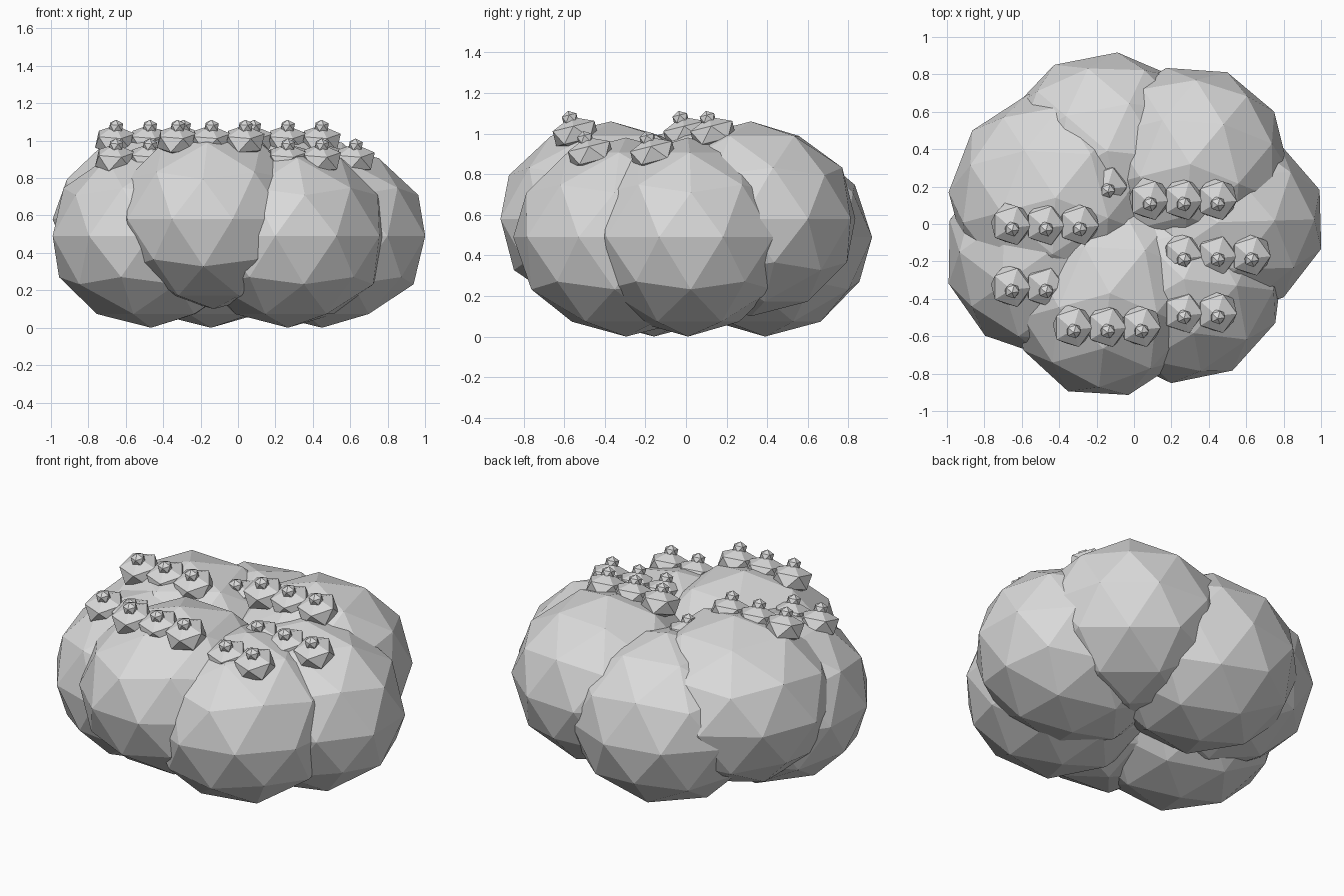
import bpy
import bmesh
from math import radians
from mathutils import Matrix, Vector

cube = bpy.data.objects.get("Cube")
if cube:
    bpy.data.objects.remove(cube)

# One plain grey for everything
grey = bpy.data.materials.new("light_grey")
grey.use_nodes = True
COLOR = (0.7, 0.7, 0.7, 1)
grey.diffuse_color = COLOR
grey.node_tree.nodes["Principled BSDF"].inputs["Base Color"].default_value = COLOR


def faceted_ball(name, centre, radii, detail, turn=0, tilt=0):
    """Flat-shaded icosphere, stretched, turned about z and tilted about x."""
    matrix = (Matrix.Translation(centre)
              @ Matrix.Rotation(radians(tilt), 4, 'X')
              @ Matrix.Rotation(radians(turn), 4, 'Z')
              @ Matrix.Diagonal((*radii, 1)))
    bm = bmesh.new()
    bmesh.ops.create_icosphere(bm, subdivisions=detail, radius=1, matrix=matrix)
    mesh = bpy.data.meshes.new(name)
    bm.to_mesh(mesh)
    bm.free()
    mesh.materials.append(grey)
    obj = bpy.data.objects.new(name, mesh)
    bpy.context.collection.objects.link(obj)
    return obj


# Large lobes: low ones rest on the ground, high ones sit a little above
LOW, HIGH = 0.49, 0.58
lobes = {
    "front_right_lobe": ((-0.465, -0.158, LOW), (0.55, 0.55, 0.49), -1),
    "back_right_lobe": ((-0.42, 0.14, HIGH), (0.572, 0.572, 0.48), -21),
    "back_lobe": ((-0.144, 0.39, LOW), (0.56, 0.53, 0.49), -6),
    "back_left_lobe": ((0.30, 0.32, HIGH), (0.53, 0.53, 0.48), -22),
    "left_lobe": ((0.45, 0.01, LOW), (0.575, 0.51, 0.49), 1.6),
    "front_left_lobe": ((0.267, -0.295, LOW), (0.54, 0.56, 0.49), -7),
    "front_lobe": ((-0.13, -0.37, HIGH), (0.52, 0.57, 0.48), -23),
}
for name, (centre, radii, turn) in lobes.items():
    faceted_ball(name, centre, radii, 2, turn)

# Rows of knobs, each with a bead on top: first x, y, bead height, count
STEP = 0.181
LOW_BEAD, HIGH_BEAD = 0.975, 1.075
rows = {
    "back_right": (-0.652, -0.027, HIGH_BEAD, 3),
    "back": (-0.14, 0.18, LOW_BEAD, 1),
    "back_left": (0.085, 0.107, HIGH_BEAD, 3),
    "left": (0.267, -0.19, LOW_BEAD, 3),
    "front_right": (-0.652, -0.358, LOW_BEAD, 2),
    "front": (-0.322, -0.572, HIGH_BEAD, 3),
    "front_left": (0.267, -0.497, LOW_BEAD, 2),
}
for name, (x, y, z, count) in rows.items():
    for i in range(count):
        bead = Vector((x + STEP * i, y, z))
        knob = bead + Vector((-0.005, 0.027, -0.075))
        faceted_ball(f"{name}_knob_{i + 1}", knob, (0.12, 0.125, 0.085), 1, 0, 14)
        faceted_ball(f"{name}_bead_{i + 1}", bead, (0.043, 0.043, 0.038), 1, 0, 14)
